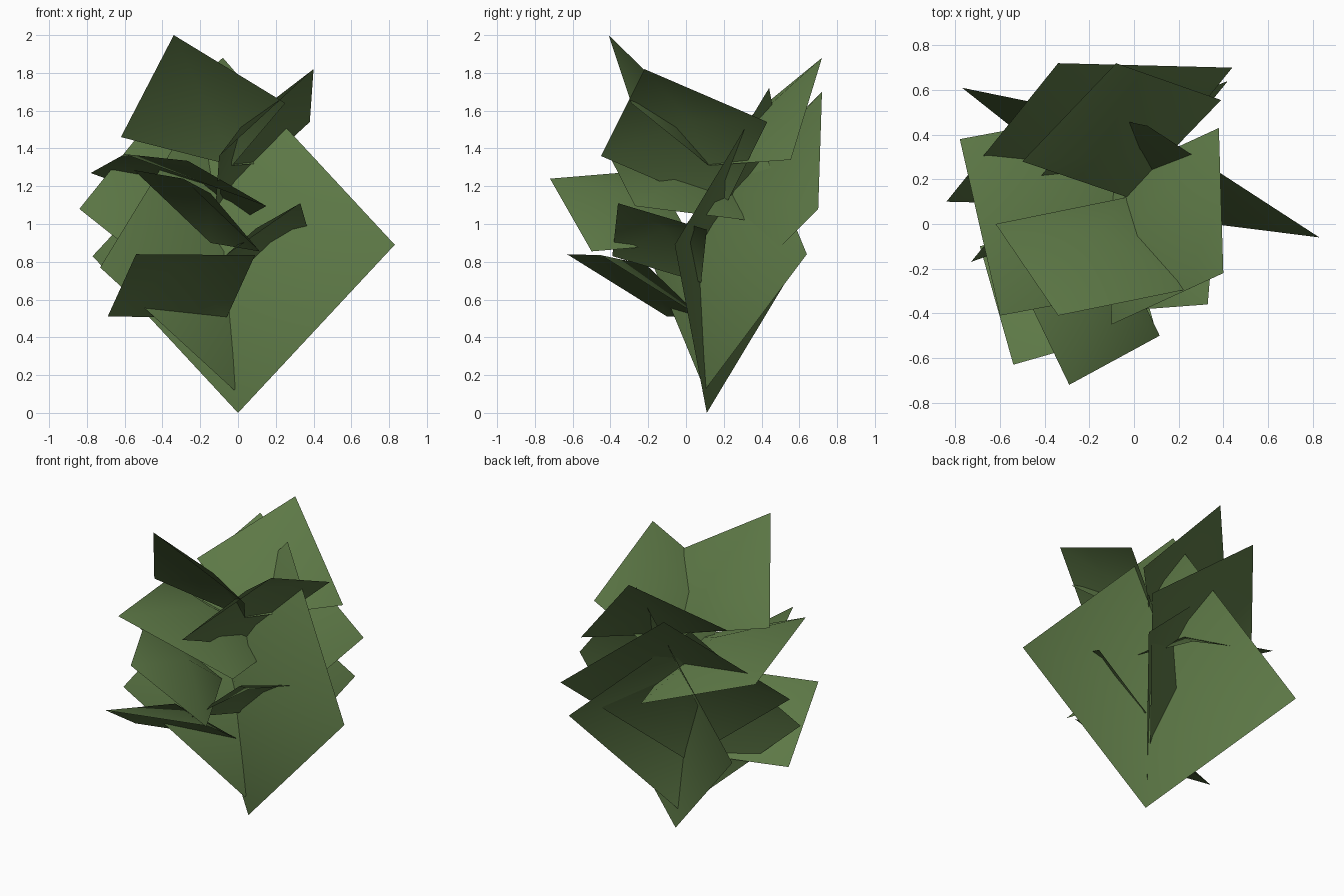
import bpy
from mathutils import Vector

if "Cube" in bpy.data.objects:
    bpy.data.objects.remove(bpy.data.objects["Cube"])

# one flat leaf colour
green = bpy.data.materials.new("leaf green")
green.diffuse_color = (0.11, 0.19, 0.062, 1)
green.use_nodes = True
green.node_tree.nodes["Principled BSDF"].inputs["Base Color"].default_value = green.diffuse_color


def leaf(name, top, side_a, side_b, bottom=None):
    """Square leaf card whose middle is pushed up and in towards the plant's axis."""
    t, a, b = Vector(top), Vector(side_a), Vector(side_b)
    low = Vector(bottom) if bottom else a + b - t
    n = (a - t).cross(b - t).normalized()
    if n.z < 0:
        n = -n
        a, b = b, a
    size = ((a - t).length + (b - t).length) / 2
    middle = (a + b) / 2 + n * size * 0.2
    mesh = bpy.data.meshes.new(name)
    mesh.from_pydata([t, a, low, b, middle], [],
                     [(i, (i + 1) % 4, 4) for i in range(4)])
    mesh.materials.append(green)
    for p in mesh.polygons:
        p.use_smooth = True
    ob = bpy.data.objects.new(name, mesh)
    bpy.context.collection.objects.link(ob)


# large lower leaves standing upright at the back
leaf("back_leaf_large", (0.06, 0.44, 1.72), (0.83, -0.06, 0.89), (-0.77, 0.61, 0.83), (0, 0.11, 0))
leaf("back_leaf_turned", (-0.29, 0.37, 1.49), (0.42, 0.64, 0.84), (-0.73, -0.17, 0.77))
leaf("back_leaf_middle", (-0.34, 0.72, 1.70), (0.44, 0.70, 1.08), (-0.84, 0.10, 1.08))

# spreading leaves at the front and side
leaf("front_leaf_low", (-0.54, -0.63, 0.84), (-0.69, -0.10, 0.51), (0.09, -0.45, 0.835))
leaf("front_leaf_middle", (-0.29, -0.72, 1.24), (0.115, -0.50, 0.855), (-0.55, -0.18, 1.285))
leaf("left_leaf", (-0.60, -0.41, 1.37), (-0.78, 0.38, 1.27), (0.15, -0.27, 1.095))
leaf("right_leaf_small", (0.33, -0.36, 1.11), (0.37, 0.11, 0.97), (-0.07, -0.39, 0.83))

# top leaves
leaf("top_leaf_right", (0.40, -0.22, 1.82), (0.38, 0.43, 1.54), (-0.10, -0.45, 1.36))
leaf("top_leaf_front", (-0.34, -0.41, 2.0), (-0.62, 0.0, 1.46), (0.25, -0.29, 1.64), (-0.03, 0.12, 1.31))
leaf("top_leaf_back", (-0.08, 0.72, 1.88), (0.39, 0.555, 1.34), (-0.50, 0.28, 1.52), (-0.03, 0.12, 1.31))
